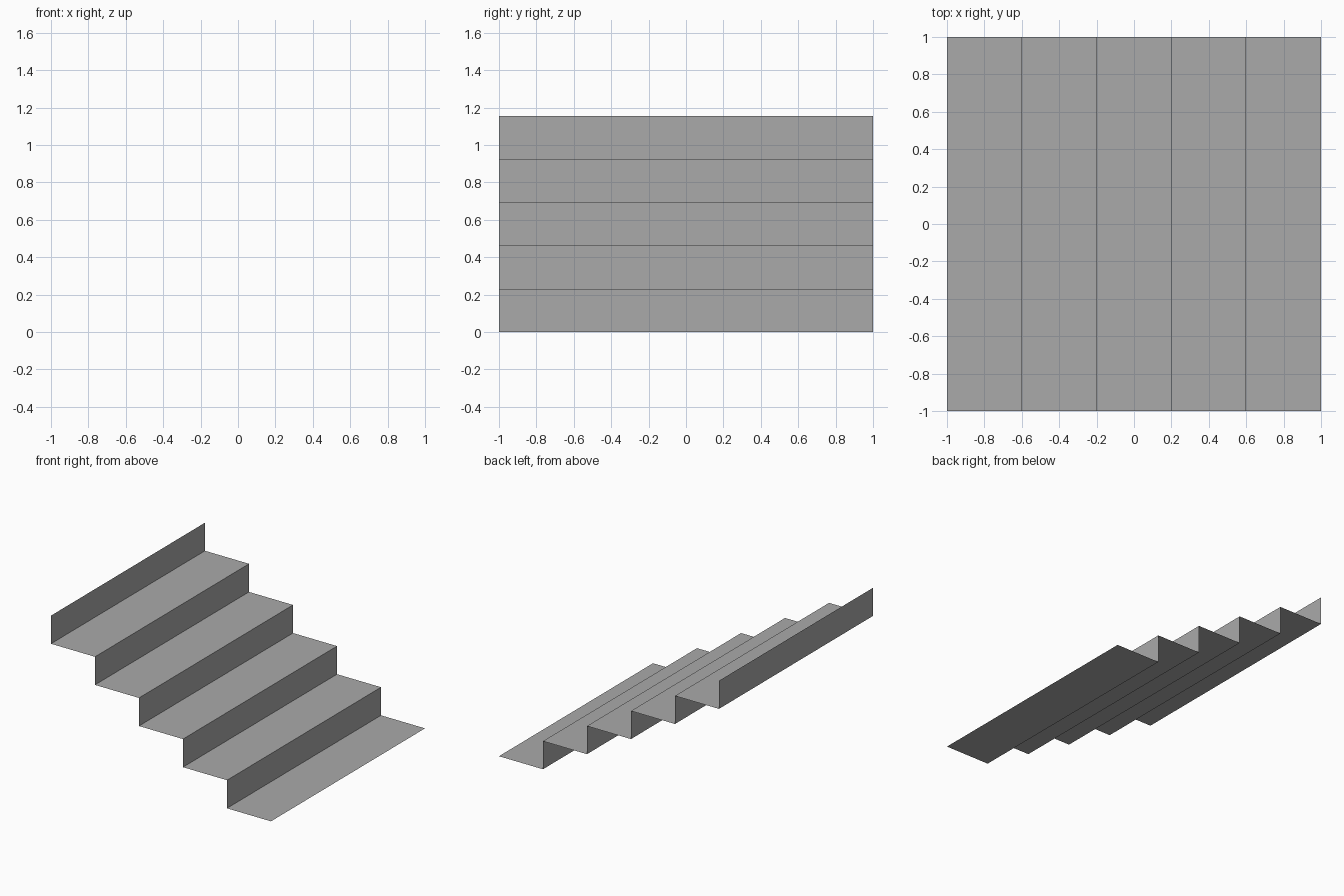
import bpy

if "Cube" in bpy.data.objects:
    bpy.data.objects.remove(bpy.data.objects["Cube"])

STEPS = 5
RUN = 0.4        # tread depth
RISE = 0.231     # riser height
HALF_WIDTH = 1.0

# One plain grey for the whole staircase
grey = bpy.data.materials.new("plain_grey")
grey.diffuse_color = (0.4, 0.4, 0.4, 1)
grey.use_nodes = True
grey.node_tree.nodes["Principled BSDF"].inputs["Base Color"].default_value = grey.diffuse_color

# Zigzag profile in x/z, from the top of the highest riser down to the floor
profile = [(-1.0, STEPS * RISE)]
for i in range(STEPS):
    z = (STEPS - 1 - i) * RISE
    profile += [(-1 + i * RUN, z), (-1 + (i + 1) * RUN, z)]

# Sweep the profile across y as a thin open sheet, facing up and outward
verts = [(x, y, z) for x, z in profile for y in (-HALF_WIDTH, HALF_WIDTH)]
faces = [(2 * i, 2 * i + 2, 2 * i + 3, 2 * i + 1) for i in range(len(profile) - 1)]
mesh = bpy.data.meshes.new("stair_sheet")
mesh.from_pydata(verts, [], faces)
mesh.materials.append(grey)
mesh.update()

stairs = bpy.data.objects.new("stair_sheet", mesh)
bpy.context.collection.objects.link(stairs)
